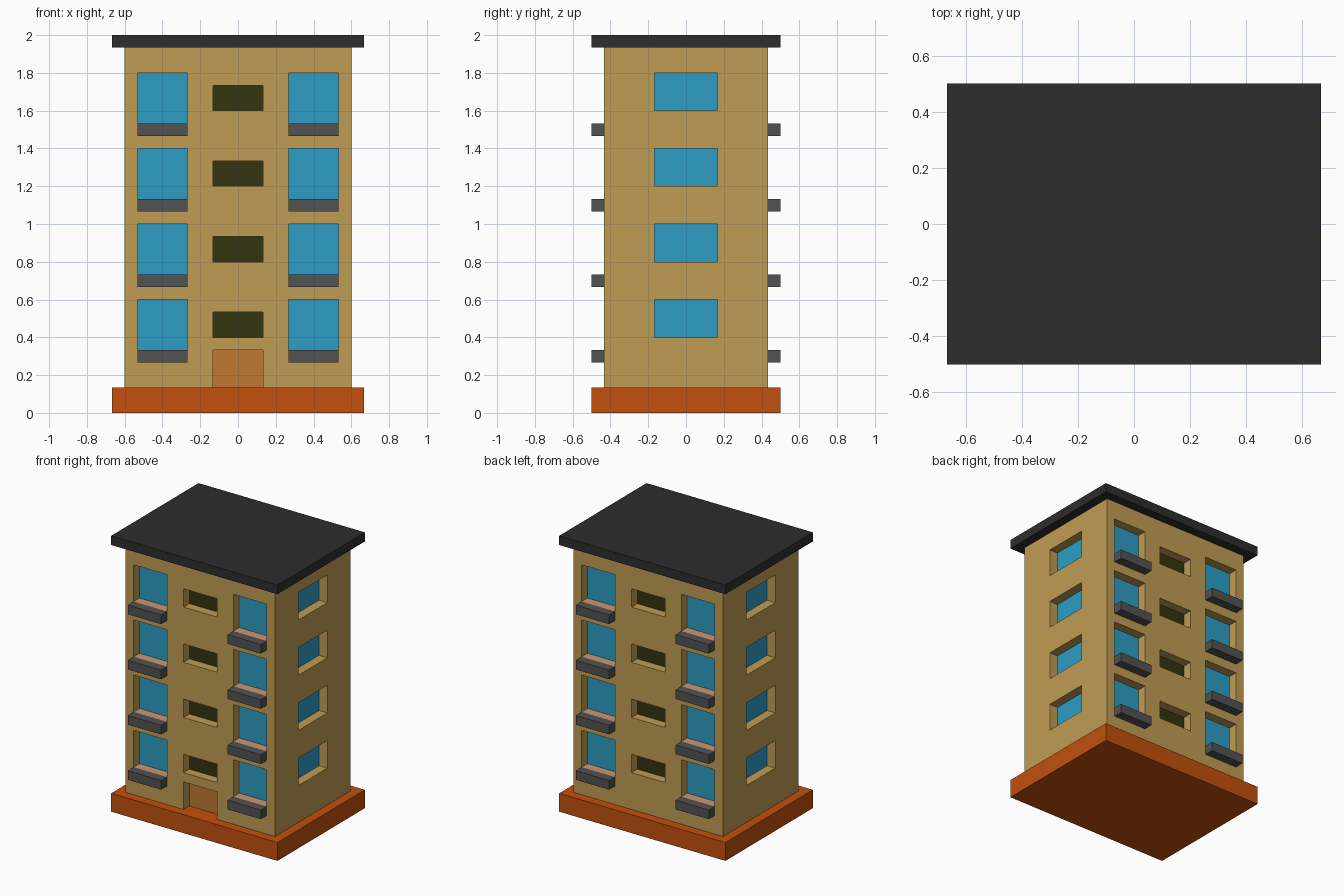
import bpy, bmesh, math
from mathutils import Matrix, Vector

cube = bpy.data.objects.get("Cube")
if cube:
    bpy.data.objects.remove(cube, do_unlink=True)

U = 1 / 15            # building module: every size is a multiple of it
FLOORS = range(4)


def material(name, rgb):
    lin = [((c / 255 + 0.055) / 1.055) ** 2.4 if c > 10 else c / 255 / 12.92 for c in rgb]
    m = bpy.data.materials.new(name)
    m.use_nodes = True
    m.diffuse_color = (*lin, 1)
    bsdf = next(n for n in m.node_tree.nodes if n.type == 'BSDF_PRINCIPLED')
    bsdf.inputs["Base Color"].default_value = (*lin, 1)
    return m


WALL = material("ochre wall", (192, 156, 84))
GLASS = material("blue glass", (45, 156, 196))
DARK = material("dark olive glass", (52, 52, 15))
DOOR = material("brown door", (193, 121, 52))
FLOOR = material("pink balcony floor", (200, 152, 116))
SLAB = material("grey balcony", (82, 82, 82))
BASE = material("orange base", (194, 80, 13))
ROOF = material("charcoal roof", (45, 45, 45))


def add_object(name, bm, mats):
    mesh = bpy.data.meshes.new(name)
    bm.to_mesh(mesh)
    bm.free()
    for m in mats:
        mesh.materials.append(m)
    ob = bpy.data.objects.new(name, mesh)
    bpy.context.collection.objects.link(ob)
    return ob


def box(name, lo, hi, mat):
    """Box between two corners given in modules."""
    lo, hi = Vector(lo) * U, Vector(hi) * U
    bm = bmesh.new()
    bmesh.ops.create_cube(bm, size=1)
    bmesh.ops.scale(bm, vec=hi - lo, verts=bm.verts)
    bmesh.ops.translate(bm, vec=(lo + hi) / 2, verts=bm.verts)
    return add_object(name, bm, [mat])


def facade(name, half, dist, angle, openings):
    """Wall facing -y, turned by angle, with recessed openings
    (x0, x1, z0, z1, pane material, floor material or None)."""
    mats = [WALL, GLASS, DARK, DOOR, FLOOR]
    xs = sorted({-half, half} | {v for o in openings for v in o[:2]})
    zs = sorted({2, 29} | {v for o in openings for v in o[2:4]})
    bm = bmesh.new()

    def quad(points, mat):
        f = bm.faces.new([bm.verts.new(Vector(p) * U) for p in points])
        f.material_index = mats.index(mat)

    # wall panels around the openings
    for x0, x1 in zip(xs, xs[1:]):
        for z0, z1 in zip(zs, zs[1:]):
            if not any(o[0] <= x0 and x1 <= o[1] and o[2] <= z0 and z1 <= o[3] for o in openings):
                quad([(x0, -dist, z0), (x1, -dist, z0), (x1, -dist, z1), (x0, -dist, z1)], WALL)
    # recesses, one module deep
    a, b = -dist, 1 - dist
    for x0, x1, z0, z1, pane, floor in openings:
        quad([(x0, b, z0), (x1, b, z0), (x1, b, z1), (x0, b, z1)], pane)
        quad([(x0, a, z0), (x0, b, z0), (x0, b, z1), (x0, a, z1)], WALL)
        quad([(x1, a, z0), (x1, a, z1), (x1, b, z1), (x1, b, z0)], WALL)
        quad([(x0, a, z1), (x0, b, z1), (x1, b, z1), (x1, a, z1)], WALL)
        if floor:
            quad([(x0, a, z0), (x1, a, z0), (x1, b, z0), (x0, b, z0)], floor)
    bmesh.ops.remove_doubles(bm, verts=bm.verts, dist=1e-5)
    bmesh.ops.rotate(bm, verts=bm.verts, matrix=Matrix.Rotation(angle, 3, 'Z'))
    return add_object(name, bm, mats)


# base plinth and roof slab
box("base", (-10, -7.5, 0), (10, 7.5, 2), BASE)
box("roof", (-10, -7.5, 29), (10, 7.5, 30), ROOF)

# openings repeated on every floor
long_side, short_side = [], []
for k in FLOORS:
    z = 6 * k
    for x in (-8, 4):
        long_side.append((x, x + 4, z + 5, z + 9, GLASS, FLOOR))
    long_side.append((-2, 2, z + 6, z + 8, DARK, WALL))
    short_side.append((-2.5, 2.5, z + 6, z + 9, GLASS, WALL))
door = (-2, 2, 2, 5, DOOR, None)

# four walls
facade("front_wall", 9, 6.5, 0, long_side + [door])
facade("back_wall", 9, 6.5, math.pi, long_side)
facade("left_wall", 6.5, 9, math.pi / 2, short_side)
facade("right_wall", 6.5, 9, -math.pi / 2, short_side)

# balconies on the front and back
for k in FLOORS:
    for side, x in (("right", -8), ("left", 4)):
        for face, y in (("front", -7.5), ("back", 6.5)):
            box(f"{face}_{side}_balcony_{k + 1}", (x, y, 6 * k + 4), (x + 4, y + 1, 6 * k + 5), SLAB)
